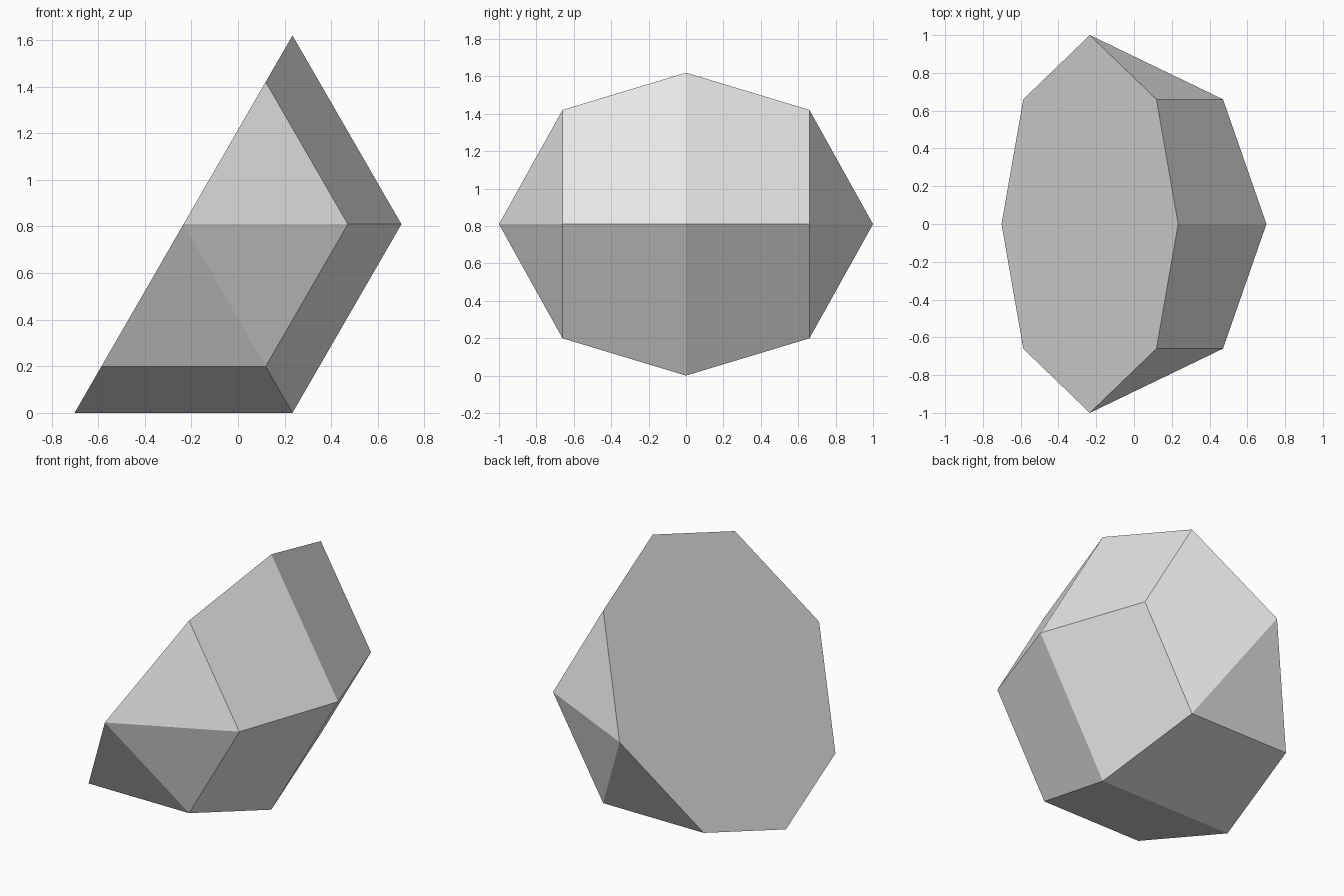
import bpy, bmesh
from math import pi, sqrt
from mathutils import Vector, Matrix

cube = bpy.data.objects.get("Cube")
if cube:
    bpy.data.objects.remove(cube, do_unlink=True)

# Plain grey material
GREY = (0.8, 0.8, 0.8, 1)
mat = bpy.data.materials.new("plain_grey")
mat.use_nodes = True
mat.diffuse_color = GREY
mat.node_tree.nodes["Principled BSDF"].inputs["Base Color"].default_value = GREY

# Half of a six-sided sphere: a profile turned half a circle about the y axis
RADIUS, RING, RING_Y = 0.935, 0.705, 0.66
centre = Vector((-RADIUS / 4, 0, RADIUS * sqrt(3) / 2))
profile = [(0, -1), (RING, -RING_Y), (RADIUS, 0), (RING, RING_Y), (0, 1)]

bm = bmesh.new()
rows = []
for step in range(4):
    turn = Matrix.Rotation(2 * pi / 3 - step * pi / 3, 3, 'Y')
    rows.append([bm.verts.new(centre + turn @ Vector((r, y, 0))) for r, y in profile])
for a, b in zip(rows, rows[1:]):
    for i in range(4):
        bm.faces.new((a[i], a[i + 1], b[i + 1], b[i]))
bmesh.ops.remove_doubles(bm, verts=bm.verts[:], dist=0.001)

# Flat eight-sided cut face
rim = [e for e in bm.edges if e.is_boundary]
bmesh.ops.contextual_create(bm, geom=rim)
bmesh.ops.recalc_face_normals(bm, faces=bm.faces[:])

mesh = bpy.data.meshes.new("half_sphere")
bm.to_mesh(mesh)
bm.free()
mesh.materials.append(mat)
body = bpy.data.objects.new("half_sphere", mesh)
bpy.context.collection.objects.link(body)
